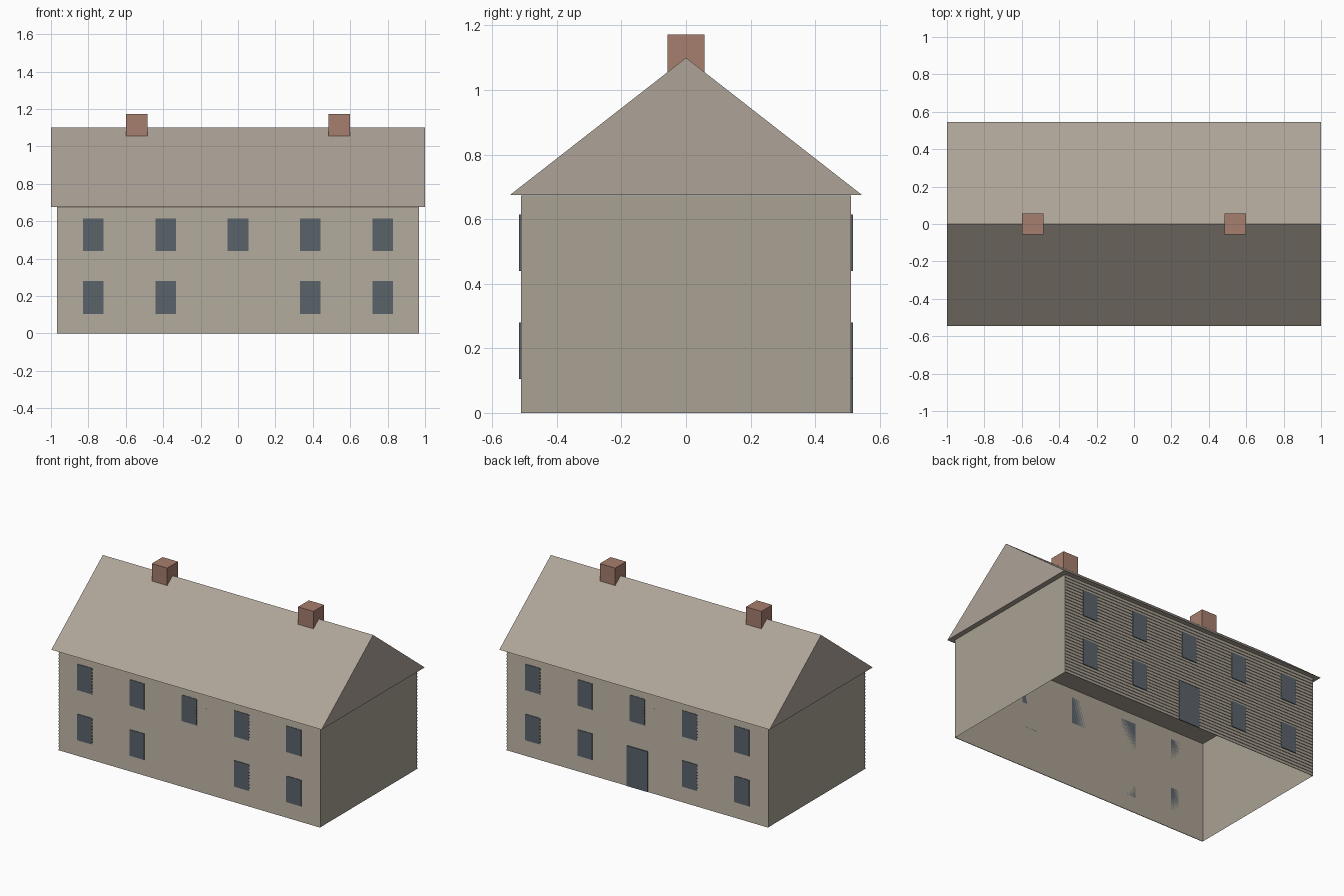
import bpy
import bmesh

cube = bpy.data.objects.get("Cube")
if cube:
    bpy.data.objects.remove(cube, do_unlink=True)


def material(name, rgb):
    m = bpy.data.materials.new(name)
    m.diffuse_color = (*rgb, 1)
    m.use_nodes = True
    m.node_tree.nodes["Principled BSDF"].inputs["Base Color"].default_value = (*rgb, 1)
    return m


WALL = material("wall tan", (0.40, 0.355, 0.295))
ROOF = material("roof tan", (0.42, 0.37, 0.315))
BRICK = material("chimney brick", (0.38, 0.21, 0.155))
GLASS = material("slate glass", (0.10, 0.125, 0.145))


def add_object(name, bm, mat):
    mesh = bpy.data.meshes.new(name)
    bm.to_mesh(mesh)
    bm.free()
    mesh.materials.append(mat)
    ob = bpy.data.objects.new(name, mesh)
    bpy.context.collection.objects.link(ob)
    return ob


def box(name, mat, x, y, z, open_bottom=False):
    """Box between the (low, high) limits on each axis."""
    bm = bmesh.new()
    bmesh.ops.create_cube(bm, size=1)
    for v in bm.verts:
        v.co = [lim[0] if c < 0 else lim[1] for c, lim in zip(v.co, (x, y, z))]
    if open_bottom:
        bm.normal_update()
        floor = [f for f in bm.faces if f.normal.z < -0.5]
        bmesh.ops.delete(bm, geom=floor, context='FACES_ONLY')
    return add_object(name, bm, mat)


def extrude_profile(name, mat, profile, half_length, closed):
    """Sweep a (y, z) profile along x."""
    bm = bmesh.new()
    ends = [[bm.verts.new((x, y, z)) for y, z in profile]
            for x in (-half_length, half_length)]
    n = len(profile)
    for i in range(n if closed else n - 1):
        j = (i + 1) % n
        bm.faces.new((ends[0][i], ends[0][j], ends[1][j], ends[1][i]))
    if closed:
        bm.faces.new(ends[0])
        bm.faces.new(ends[1])
    bmesh.ops.recalc_face_normals(bm, faces=bm.faces[:])
    return add_object(name, bm, mat)


HALF_LENGTH = 0.967
WALL_Y = 0.511
EAVE = 0.675
BOARDS = 32

# Hollow house body, open underneath
box("walls", WALL, (-HALF_LENGTH, HALF_LENGTH), (-WALL_Y, WALL_Y), (0, EAVE - 0.001), True)

# Gabled roof
extrude_profile("roof", ROOF, [(-0.545, EAVE), (0.545, EAVE), (0, 1.1)], 1.0, True)

# Chimneys straddling the ridge
for side, x in (("right", -0.541), ("left", 0.541)):
    box(side + "_chimney", BRICK, (x - 0.057, x + 0.057), (-0.057, 0.057), (1.04, 1.172))

# Clapboards, windows and door on both long sides
for name, s in (("front", -1), ("back", 1)):
    profile = []
    pitch = EAVE / BOARDS
    for i in range(BOARDS):
        z = i * pitch
        profile += [(s * WALL_Y, z), (s * (WALL_Y + 0.004), z)]
    profile.append((s * WALL_Y, EAVE))
    boards = extrude_profile(name + "_clapboards", WALL, profile, HALF_LENGTH, False)
    # Face the boards outward
    if sum(p.normal.y for p in boards.data.polygons) * s < 0:
        boards.data.flip_normals()

    depth = sorted((s * WALL_Y, s * (WALL_Y + 0.0065)))
    for row, low in (("lower", 0.105), ("upper", 0.44)):
        for col in range(-2, 3):
            if row == "lower" and col == 0:
                continue
            x = col * 0.387
            box(f"{name}_{row}_window", GLASS, (x - 0.055, x + 0.055), depth,
                (low, low + 0.175))
    if name == "back":
        box("back_door", GLASS, (-0.078, 0.078), depth, (0, 0.27))
